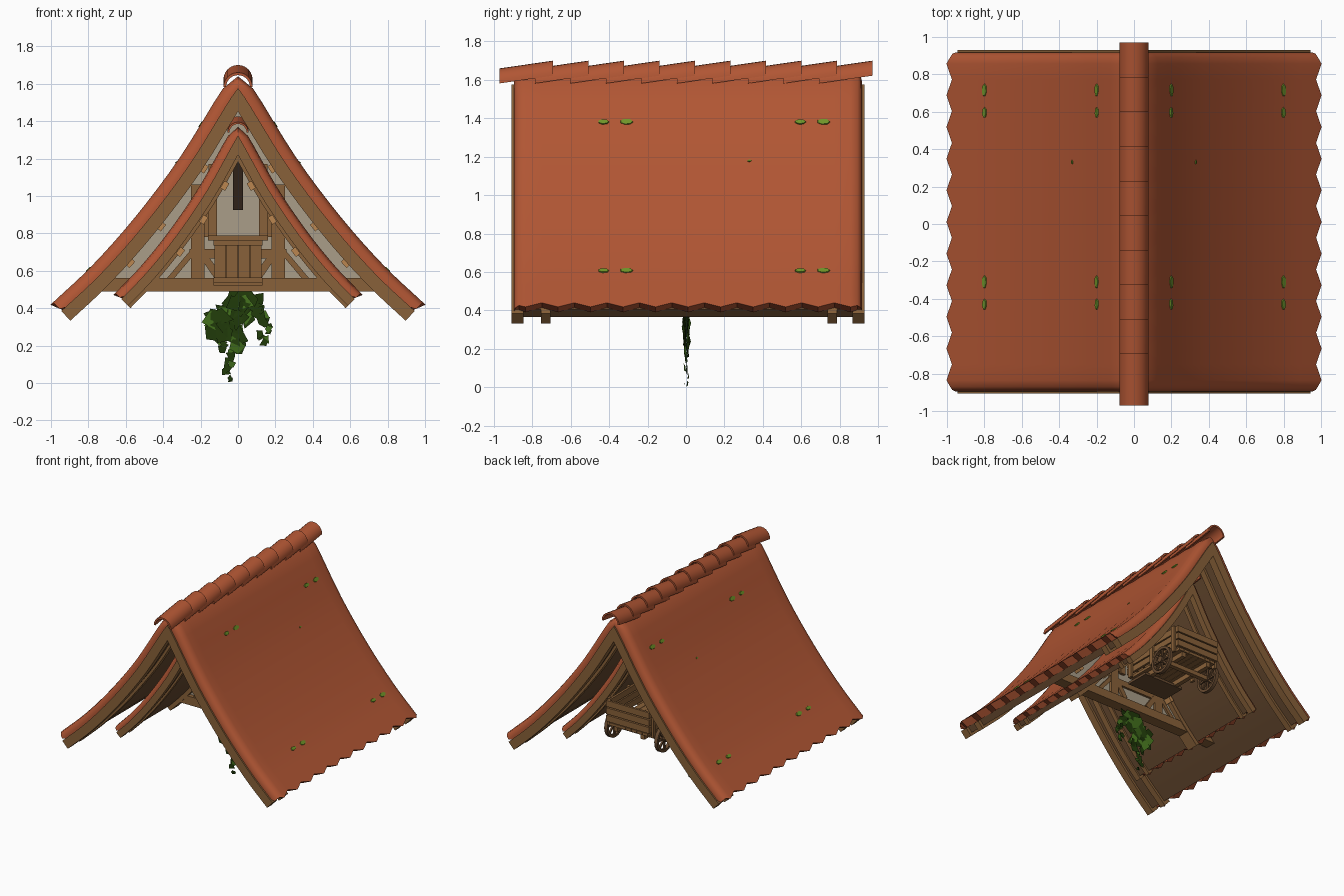
import bpy, bmesh, math, random
from mathutils import Vector, Matrix

random.seed(4)
old = bpy.data.objects.get("Cube")
if old:
    bpy.data.objects.remove(old, do_unlink=True)


def material(name, r, g, b):
    m = bpy.data.materials.new(name)
    m.use_nodes = True
    m.diffuse_color = (r, g, b, 1)
    node = next(n for n in m.node_tree.nodes if n.type == 'BSDF_PRINCIPLED')
    node.inputs["Base Color"].default_value = (r, g, b, 1)
    return m


TILE = material("terracotta", .44, .093, .034)
WOOD = material("oak", .25, .12, .041)
DARK = material("dark_boards", .14, .07, .03)
TAN = material("light_peg", .5, .24, .08)
PLASTER = material("plaster", .4, .34, .25)
SLIT = material("dark_slit", .03, .016, .009)
MOSS = material("moss", .16, .3, .022)
IVY = material("ivy", .015, .044, .003)
IVY_LIGHT = material("light_ivy", .055, .16, .012)


def finish(name, bm, mat, angle=35):
    bmesh.ops.recalc_face_normals(bm, faces=bm.faces[:])
    me = bpy.data.meshes.new(name)
    bm.to_mesh(me)
    bm.free()
    me.materials.append(mat)
    for p in me.polygons:
        p.use_smooth = angle > 0
    if angle:
        me.set_sharp_from_angle(angle=math.radians(angle))
    ob = bpy.data.objects.new(name, me)
    bpy.context.scene.collection.objects.link(ob)
    return ob


def boxes(name, items, mat):
    """Each item: centre, size, tilt about y."""
    bm = bmesh.new()
    for c, s, tilt in items:
        m = Matrix.Translation(c) @ Matrix.Rotation(tilt, 4, 'Y') @ Matrix.Diagonal((*s, 1))
        bmesh.ops.create_cube(bm, size=1, matrix=m)
    return finish(name, bm, mat, 0)


def loft(bm, rings):
    rows = [[bm.verts.new(p) for p in r] for r in rings]
    n = len(rows[0])
    for a, b in zip(rows, rows[1:]):
        for i in range(n):
            bm.faces.new((a[i], a[(i + 1) % n], b[(i + 1) % n], b[i]))
    h = n // 2
    for r in (rows[0], rows[-1]):
        for i in range(h - 1):
            bm.faces.new((r[i], r[i + 1], r[n - 2 - i], r[n - 1 - i]))


# Swept roof profile, from the ridge out to the eave
HALF = [(0, 1.64), (.08, 1.575), (.31, 1.207), (.55, .887), (.78, .628), (.988, .432)]


def profile(sx, sz, z_eave):
    pts = [Vector((x * sx, z_eave + (z - .44) * sz)) for x, z in HALF]
    fine = [pts[0]]
    for i in range(1, len(pts) - 1):
        a, b, c = pts[i - 1], pts[i], pts[i + 1]
        d = pts[i + 2] if i + 2 < len(pts) else c * 2 - b
        for k in range(4):
            t = k / 4
            fine.append(.5 * (2 * b + (c - a) * t + (2 * a - 5 * b + 4 * c - d) * t * t
                              + (3 * b - a - 3 * c + d) * t ** 3))
    fine.append(pts[-1])
    return [Vector((-p.x, p.y)) for p in fine[:0:-1]] + fine


def on_slope(line, x):
    """Point and tangent of the profile at a given x > 0."""
    for a, b in zip(line, line[1:]):
        if a.x <= x <= b.x:
            return a.lerp(b, (x - a.x) / (b.x - a.x)), (b - a).normalized()


def offset(line, d, reach=0):
    out = []
    last = len(line) - 1
    for i, p in enumerate(line):
        t = (line[min(i + 1, last)] - line[max(i - 1, 0)]).normalized()
        q = p + Vector((t.y, -t.x)) * d
        if i in (0, last):
            q += t * reach * (1 if i else -1)
        out.append(q)
    return out


def ring(line, d0, d1, y, reach=0, reach_in=0):
    pts = offset(line, d0, reach) + offset(line, d1, reach_in)[::-1]
    return [(p.x, y, p.y) for p in pts]


def slab(name, line, d0, d1, spans, mat, reach=0):
    bm = bmesh.new()
    for y0, y1 in spans:
        loft(bm, [ring(line, d0, d1, y, reach, reach) for y in (y0, y1)])
    return finish(name, bm, mat)


def roof(prefix, line, k, y0, y1):
    # Lightly corrugated tile skin with rolled gable edges and an undercut zigzag eave
    bm = bmesh.new()
    rows = [(y0, .05, 0), (y0 + .007, .025, 0), (y0 + .025, .008, 0)]
    n = 20
    a, b = y0 + .06, y1 - .06
    rows += [(a + (b - a) * i / n, .004 * (i % 2), (-.016 if i % 2 else .02)) for i in range(n + 1)]
    rows += [(y1 - .025, .008, 0), (y1 - .007, .025, 0), (y1, .05, 0)]
    loft(bm, [ring(line, d * k, .064 * k, y, r * k, (r - .028) * k) for y, d, r in rows])
    finish(prefix + "_tiles", bm, TILE)
    # Boards under the tiles and rafters near the gables
    slab(prefix + "_boards", line, .064 * k, .115 * k, [(y0 + .02, y1 - .02)], DARK, -.028 * k)
    w = .05 * k
    slab(prefix + "_rafters", line, .064 * k, .135 * k,
         [(y0 - .012, y0 + w), (y0 + .14 * k, y0 + .14 * k + w),
          (y1 - .13 * k - w, y1 - .13 * k), (y1 - w, y1 + .012)], WOOD)


def ridge(name, top, r, y0, y1, count, rise):
    # Overlapping half-round ridge tiles, each tilted up towards the back
    bm = bmesh.new()
    step = (y1 - y0) / (count + .5)
    arc = [math.pi * i / 12 for i in range(13)]
    for i in range(count):
        rings = []
        for y, z in ((y0 + i * step, top - rise - r), (y0 + (i + 1.5) * step, top - r)):
            rings.append([(math.cos(a) * q, y, z + math.sin(a) * q)
                          for q, angles in ((r, arc), (r * .82, arc[::-1])) for a in angles])
        loft(bm, rings)
    finish(name, bm, TILE)


big = profile(1, 1, .44)
small = profile(.665, .735, .487)
roof("main_roof", big, 1, -.895, .917)
roof("inner_roof", small, .72, -.66, .68)
ridge("main_ridge_tiles", 1.7, .078, -.97, .97, 10, .04)
ridge("inner_ridge_tiles", 1.425, .056, -.7, .72, 10, .03)

# Plaster gable wall under the main roof
bm = bmesh.new()
edge = [p for p in offset(big, .1) if p.y > .54]
lo = .52
outline = [(edge[0].x, lo)] + [tuple(p) for p in edge] + [(edge[-1].x, lo)]
face = bm.faces.new([bm.verts.new((x, -.012, z)) for x, z in outline])
ext = bmesh.ops.extrude_face_region(bm, geom=[face])
bmesh.ops.translate(bm, vec=(0, .024, 0), verts=[v for v in ext["geom"] if isinstance(v, bmesh.types.BMVert)])
finish("gable_wall", bm, PLASTER, 0)

# Timber frame on the wall
slab("wall_rafters", small, .08, .115, [(-.05, .05)], WOOD)
frame = [((0, 0, .525), (1.66, .09, .07), 0), ((0, 0, .69), (.52, .06, .05), 0),
         ((0, -.03, .775), (.32, .06, .025), 0), ((0, 0, 1.22), (.2, .06, .04), 0)]
for s in (-1, 1):
    frame += [((s * .215, 0, .8), (.07, .07, .52), 0),
              ((s * .135, 0, .97), (.045, .07, .4), 0),
              ((s * .17, 0, .85), (.05, .05, .14), 0),
              ((s * .31, 0, .62), (.03, .06, .2), s * -.7),
              ((s * .17, 0, .66), (.04, .065, .22), s * .6)]
boxes("wall_timbers", frame, WOOD)
boxes("wall_slit", [((0, -.025, 1.04), (.052, .03, .23), 0),
                    ((0, -.025, 1.155), (.037, .03, .037), math.pi / 4)], SLIT)

# Planked box below the opening
planks = [((x * .064, -.07, .645), (.06, .03, .24), 0) for x in (-1.5, -.5, .5, 1.5)]
planks += [((0, -.088, z), (.26, .016, .03), 0) for z in (.55, .75)]
planks += [((0, -.055, .645), (.25, .02, .24), 0), ((0, -.04, .53), (.26, .09, .02), 0)]
boxes("planked_box", planks, WOOD)

# Pegged joints along the rafters
pegs = []
for line, d, spots in ((big, .14, (.3, .52, .68)), (small, .115, (.17, .28, .4))):
    for x in spots:
        p, t = on_slope(line, x)
        p = p + Vector((t.y, -t.x)) * d
        for s in (-1, 1):
            pegs.append(((s * p.x, 0, p.y), (.045, .14, .03), s * math.atan2(-t.y, t.x)))
boxes("joint_pegs", pegs, TAN)

# Two-wheeled cart stored behind the wall
cart = [((x * .05, .45, .665), (.047, .58, .022), 0) for x in range(-3, 4)]
for z in (.71, .77, .83):
    cart += [((s * .185, .45, z), (.018, .6, .05), 0) for s in (-1, 1)]
    cart += [((0, y, z), (.36, .018, .05), 0) for y in (.16, .74)]
cart += [((s * .2, y, .75), (.02, .035, .22), 0) for s in (-1, 1) for y in (.2, .45, .7)]
cart += [((0, .6, .6), (.44, .035, .035), 0)]
cart += [((s * .12, .45, .635), (.035, .56, .04), 0) for s in (-1, 1)]
boxes("cart_body", cart, WOOD)
boxes("cart_front_board", [((0, .25, .62), (.36, .2, .02), 0)], DARK)
bm = bmesh.new()
for s in (-1, 1):
    hub = Matrix.Translation((s * .225, .6, .605))
    turn = [2 * math.pi * i / 20 for i in range(21)]
    loft(bm, [[hub @ Vector((dx, r * math.cos(a), r * math.sin(a)))
               for dx, r in ((-.014, .11), (.014, .11), (.014, .088), (-.014, .088))] for a in turn])
    for i in range(4):
        bmesh.ops.create_cube(bm, size=1, matrix=hub @ Matrix.Rotation(i * math.pi / 4, 4, 'X')
                              @ Matrix.Diagonal((.014, .014, .19, 1)))
    bmesh.ops.create_cone(bm, cap_ends=True, segments=10, radius1=.026, radius2=.026, depth=.05,
                          matrix=hub @ Matrix.Rotation(math.pi / 2, 4, 'Y'))
finish("cart_wheels", bm, DARK, 30)

# Moss patches lying on both slopes
bm = bmesh.new()
patches = [(x, y, w) for x in (.2, .8) for y, w in ((-.43, .03), (-.31, .036), (.595, .03), (.715, .036))]
patches += [(.33, .33, .012)]
for s in (-1, 1):
    for x, y, w in patches:
        p, t = on_slope(big, x)
        slope = Matrix.Rotation(s * math.atan2(-t.y, t.x), 4, 'Y')
        bmesh.ops.create_cone(bm, cap_ends=True, segments=7, radius1=1, radius2=.9, depth=1,
                              matrix=Matrix.Translation((s * p.x, y, p.y))
                              @ slope @ Matrix.Diagonal((w * .5, w, .008, 1)))
finish("moss_patches", bm, MOSS, 0)

# Hanging ivy: large leaves scattered around trailing stems
bm = bmesh.new()
stems = [((.04, .48), (-.07, .32), .05, 16, .08), ((.08, .47), (.02, .34), .03, 10, .075),
         ((-.11, .36), (-.09, .24), .035, 12, .075), ((-.03, .32), (.02, .18), .03, 9, .06),
         ((-.07, .22), (-.04, .05), .025, 11, .033), ((-.045, .03), (-.045, .015), .004, 2, .022),
         ((.08, .42), (.15, .32), .02, 6, .045), ((.155, .34), (.125, .21), .025, 9, .03)]
leaf = [(0, 0, -1), (.8, 0, 0), (.3, .15, .8), (-.7, 0, .5)]
for a, b, spread, count, size in stems:
    for i in range(count):
        t = (i + .5) / count
        c = Vector((a[0] + (b[0] - a[0]) * t + random.uniform(-spread, spread), random.uniform(-.012, .012),
                    a[1] + (b[1] - a[1]) * t))
        rot = Matrix.Rotation(random.uniform(-.25, .25), 4, 'Z') @ Matrix.Rotation(random.uniform(0, 6.28), 4, 'Y')
        scale = size * random.uniform(.7, 1)
        f = bm.faces.new([bm.verts.new(c + rot @ (Vector(p) * scale)) for p in leaf])
        f.material_index = int(i % 4 == 3)
for v in bm.verts:
    v.co.z = min(max(v.co.z, 0), .5)
finish("ivy", bm, IVY, 0).data.materials.append(IVY_LIGHT)
